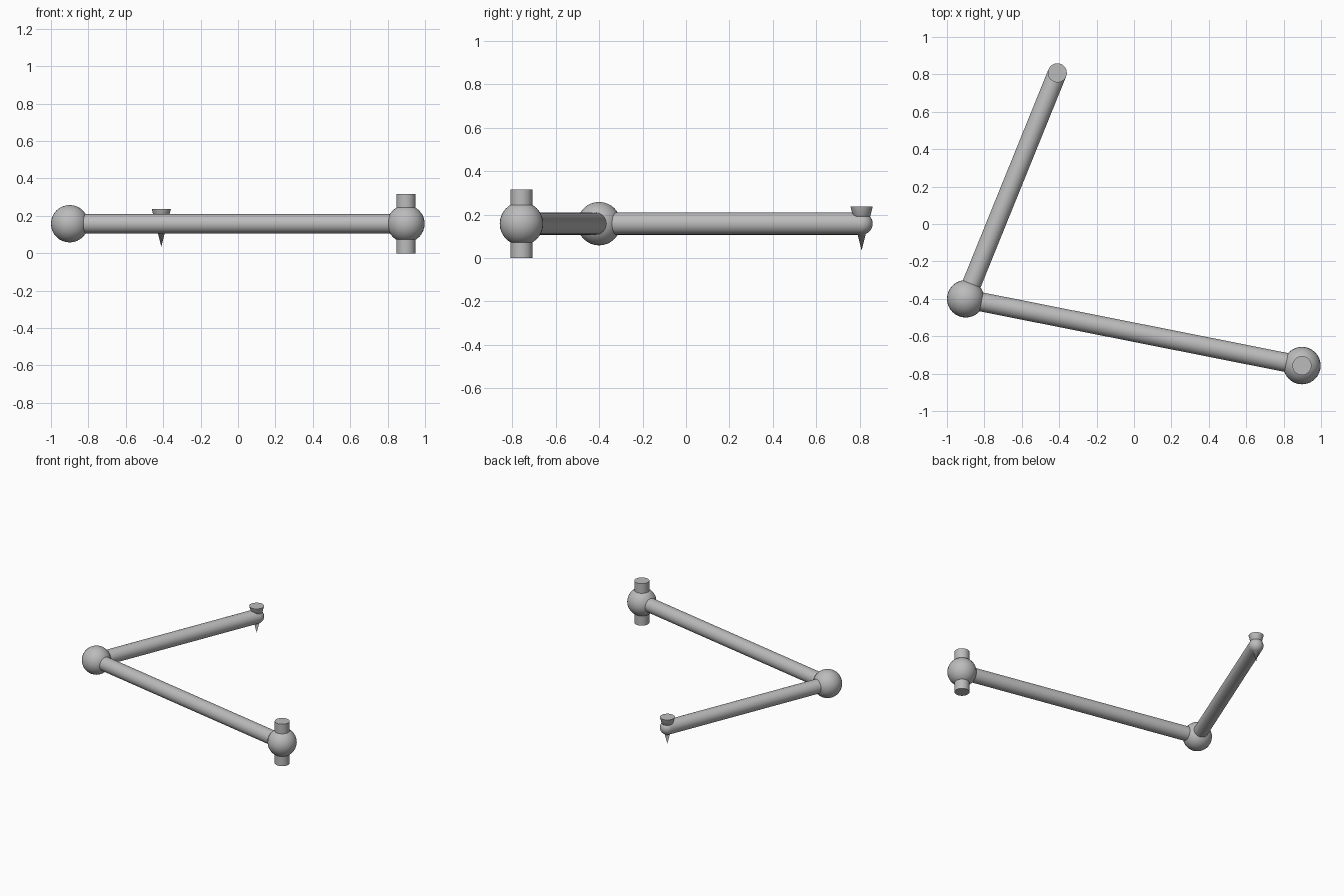
import bpy
from math import radians
from mathutils import Vector

cube = bpy.data.objects.get("Cube")
if cube:
    bpy.data.objects.remove(cube, do_unlink=True)

GREY = (0.5, 0.5, 0.5, 1.0)
metal = bpy.data.materials.new("plain grey")
metal.use_nodes = True
metal.diffuse_color = GREY
metal.node_tree.nodes["Principled BSDF"].inputs["Base Color"].default_value = GREY

MID = 0.158          # height of the arm centre line
ROD = 0.051          # radius of rods
BALL = 0.1           # radius of joints
base = Vector((0.898, -0.757, MID))
elbow = Vector((-0.9, -0.4, MID))
tip = Vector((-0.41, 0.808, MID))


def finish(name):
    obj = bpy.context.object
    obj.name = name
    obj.data.materials.append(metal)
    bpy.ops.object.shade_smooth_by_angle(angle=radians(35))
    return obj


def ball(name, centre, radius):
    bpy.ops.mesh.primitive_uv_sphere_add(segments=32, ring_count=16, radius=radius, location=centre)
    return finish(name)


def rod(name, start, end, r_start, r_end):
    axis = end - start
    bpy.ops.mesh.primitive_cone_add(
        vertices=32, radius1=r_start, radius2=r_end, depth=axis.length,
        location=(start + end) / 2, rotation=axis.to_track_quat('Z', 'Y').to_euler())
    return finish(name)


def at_height(point, z):
    return Vector((point.x, point.y, z))


# Base post running through the first joint
rod("base_post", at_height(base, 0), at_height(base, 2 * MID), ROD, ROD)
ball("base_joint", base, BALL)

# Two horizontal arms meeting at the elbow
rod("lower_arm", base, elbow, ROD, ROD)
ball("elbow_joint", elbow, BALL)
rod("upper_arm", elbow, tip, ROD, ROD)

# Rounded arm end pierced by a pointed tool
ball("wrist_joint", tip, ROD)
rod("pointed_tool", at_height(tip, 0.035), at_height(tip, 0.237), 0, ROD)
